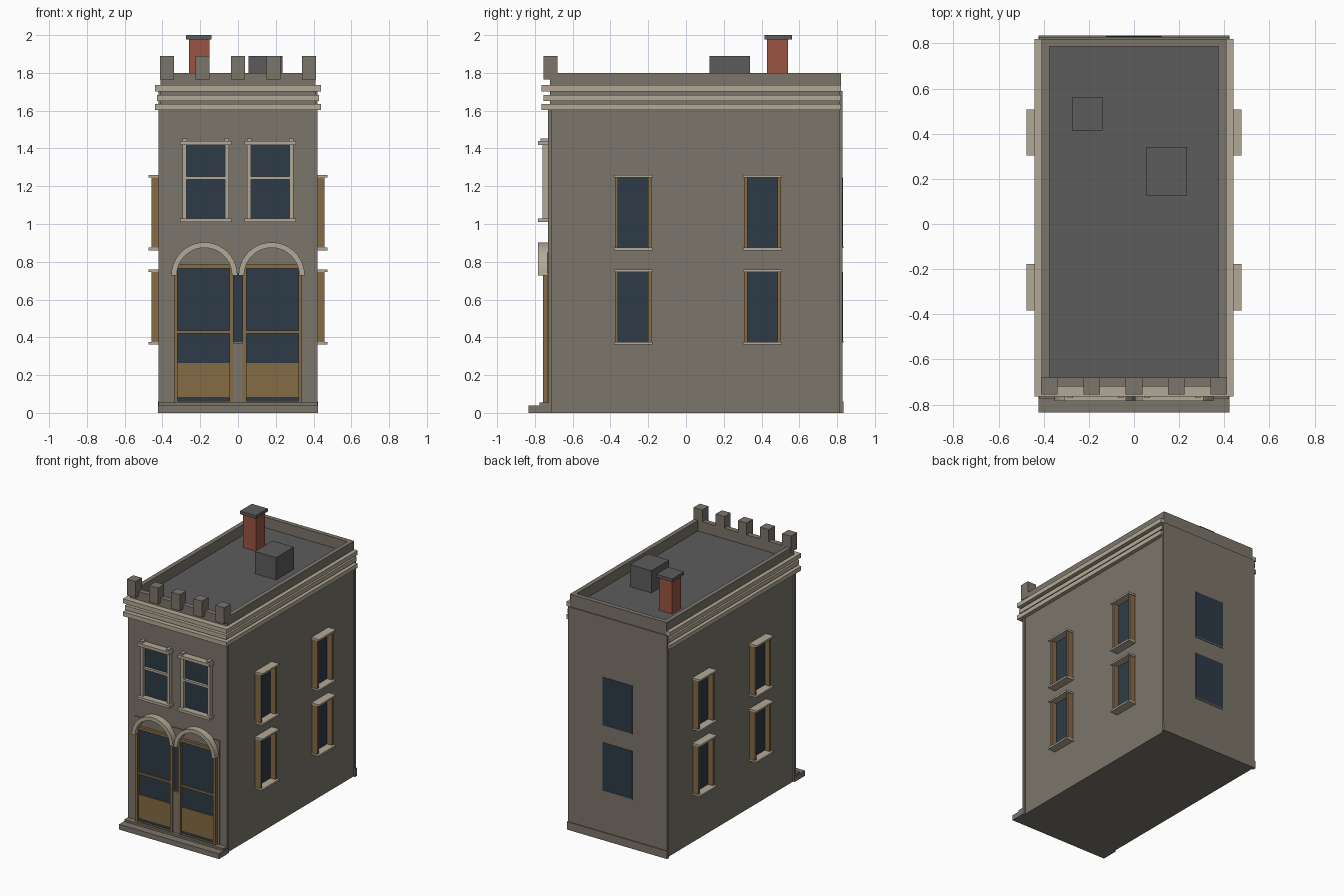
import bpy
import math

cube = bpy.data.objects.get("Cube")
if cube:
    bpy.data.objects.remove(cube, do_unlink=True)


def material(name, r, g, b):
    m = bpy.data.materials.new(name)
    m.use_nodes = True
    m.diffuse_color = (r, g, b, 1)
    m.node_tree.nodes["Principled BSDF"].inputs["Base Color"].default_value = (r, g, b, 1)
    return m


STONE = material("warm grey stone", 0.2, 0.18, 0.145)
CREAM = material("cream trim", 0.45, 0.40, 0.31)
WOOD = material("brown wood", 0.235, 0.145, 0.06)
GLASS = material("dark blue glass", 0.027, 0.044, 0.063)
ROOF = material("dark grey roofing", 0.107, 0.107, 0.107)
BRICK = material("red brick", 0.33, 0.091, 0.055)


def mesh_object(name, verts, faces, mat):
    me = bpy.data.meshes.new(name)
    me.from_pydata(verts, [], faces)
    me.materials.append(mat)
    ob = bpy.data.objects.new(name, me)
    bpy.context.collection.objects.link(ob)
    return ob


def box(name, xs, ys, zs, mat):
    """Box between the given x, y and z limits."""
    x, y, z = sorted(xs), sorted(ys), sorted(zs)
    verts = [(a, b, c) for a in x for b in y for c in z]
    faces = [(0, 1, 3, 2), (4, 6, 7, 5), (0, 4, 5, 1),
             (2, 3, 7, 6), (0, 2, 6, 4), (1, 5, 7, 3)]
    return mesh_object(name, verts, faces, mat)


def arch(name, cx, cz, outer, inner, y0, y1, mat, steps=20):
    """Half ring standing in the xz plane."""
    verts, faces = [], []
    for i in range(steps + 1):
        a = math.pi * i / steps
        for r, y in ((outer, y0), (outer, y1), (inner, y1), (inner, y0)):
            verts.append((cx + r * math.cos(a), y, cz + r * math.sin(a)))
    for i in range(steps):
        for k in range(4):
            p, q = i * 4 + k, i * 4 + (k + 1) % 4
            faces.append((p, p + 4, q + 4, q))
    end = steps * 4
    faces += [(0, 1, 2, 3), (end + 3, end + 2, end + 1, end)]
    return mesh_object(name, verts, faces, mat)


W = 0.41                      # half width of the walls
FRONT, BACK = -0.72, 0.82     # wall planes
DECK, TOP = 1.72, 1.8         # roof deck and parapet top

# Walls, facings and base
box("walls", (-W, W), (FRONT, BACK), (0, DECK - 0.01), STONE)
box("front_facing", (-0.42, 0.42), (-0.73, -0.71), (0.04, 1.62), STONE)
box("back_facing", (-0.42, 0.42), (0.81, 0.828), (0, 1.705), STONE)
box("back_plinth", (-0.423, 0.423), (0.81, 0.835), (0, 0.06), STONE)
box("front_step", (-0.423, 0.423), (-0.835, -0.71), (0, 0.04), STONE)
box("upper_step", (-0.42, 0.42), (-0.775, -0.71), (0.04, 0.055), STONE)

# Roof deck and parapet
box("roof_deck", (-0.39, 0.39), (-0.7, 0.8), (DECK - 0.01, DECK), ROOF)
box("front_parapet", (-W, W), (FRONT, -0.68), (DECK - 0.01, TOP), STONE)
box("back_parapet", (-W, W), (0.785, BACK), (DECK - 0.01, TOP), STONE)
for s, side in ((1, "left"), (-1, "right")):
    box(side + "_parapet", (s * 0.375, s * W), (-0.68, 0.785), (DECK - 0.01, TOP), STONE)
for i in range(5):
    cx = (i - 2) * 0.1875
    box("battlement", (cx - 0.037, cx + 0.037), (-0.755, -0.68), (1.765, 1.89), STONE)

# Cornice bands along the front and both sides
for z, out in ((1.603, 0.03), (1.65, 0.02), (1.702, 0.03)):
    zs = (z, z + 0.033)
    box("front_cornice", (-W - out, W + out), (-0.735 - out, FRONT), zs, CREAM)
    for s in (1, -1):
        box("side_cornice", (s * W, s * (W + out)), (FRONT, BACK), zs, CREAM)

# Chimney and roof hatch
box("chimney", (-0.26, -0.15), (0.43, 0.54), (DECK, 1.98), BRICK)
box("chimney_cap", (-0.275, -0.14), (0.415, 0.56), (1.977, 2), ROOF)
box("roof_hatch", (0.055, 0.235), (0.125, 0.34), (DECK, 1.89), ROOF)

# Side and back windows on two floors
for z0, z1 in ((0.375, 0.745), (0.875, 1.245)):
    for s in (1, -1):
        for cy in (-0.28, 0.405):
            box("side_glass", (s * W, s * 0.415), (cy - 0.085, cy + 0.085), (z0, z1), GLASS)
            for e in (-1, 1):
                box("side_jamb", (s * W, s * 0.457), (cy + e * 0.08, cy + e * 0.097), (z0, z1), WOOD)
            for zs in ((z0 - 0.014, z0), (z1, z1 + 0.014)):
                box("side_sill", (s * W, s * 0.475), (cy - 0.102, cy + 0.102), zs, CREAM)
    box("back_glass", (-0.125, 0.125), (0.825, 0.831), (z0 + 0.005, z1), GLASS)
    box("back_sill", (-0.125, 0.125), (0.825, 0.833), (z0 - 0.003, z0 + 0.005), STONE)

# Upper front windows
for s in (1, -1):
    cx = s * 0.171
    box("upper_glass", (cx - 0.11, cx + 0.11), (-0.735, -0.73), (1.02, 1.42), GLASS)
    for e in (-1, 1):
        box("upper_jamb", (cx + e * 0.102, cx + e * 0.124), (-0.76, -0.73), (1.02, 1.42), CREAM)
        box("header_block", (cx + e * 0.1, cx + e * 0.124), (-0.77, -0.73), (1.43, 1.453), CREAM)
    box("upper_rail", (cx - 0.11, cx + 0.11), (-0.755, -0.73), (1.235, 1.252), CREAM)
    box("upper_header", (cx - 0.136, cx + 0.136), (-0.783, -0.73), (1.417, 1.44), CREAM)
    box("upper_sill", (cx - 0.136, cx + 0.136), (-0.783, -0.73), (1.01, 1.03), CREAM)

# Entrance surround, centre light and post
box("entrance_surround", (-0.36, 0.36), (-0.736, -0.72), (0.05, 0.85), STONE)
box("centre_light", (-0.028, 0.028), (-0.74, -0.73), (0.375, 0.74), GLASS)
box("centre_post", (-0.024, 0.024), (-0.75, -0.73), (0.05, 0.37), STONE)

# Arched double entrance
for s in (1, -1):
    cx = s * 0.182
    xs = (cx - 0.14, cx + 0.14)
    box("door_glass", xs, (-0.741, -0.73), (0.26, 0.77), GLASS)
    box("door_panel", xs, (-0.748, -0.73), (0.085, 0.265), WOOD)
    box("door_kick_strip", xs, (-0.741, -0.73), (0.06, 0.085), GLASS)
    box("door_rail", xs, (-0.752, -0.73), (0.42, 0.437), WOOD)
    box("door_header", (cx - 0.158, cx + 0.158), (-0.757, -0.73), (0.765, 0.787), WOOD)
    box("door_threshold", (cx - 0.158, cx + 0.158), (-0.757, -0.73), (0.05, 0.062), WOOD)
    for e in (-1, 1):
        box("door_stile", (cx + e * 0.137, cx + e * 0.158), (-0.757, -0.73), (0.055, 0.77), WOOD)
    hood = arch("door_arch", s * 0.178, 0.728, 0.175, 0.146, -0.783, -0.73, CREAM)
    bpy.context.view_layer.objects.active = hood
    hood.select_set(True)
    bpy.ops.object.shade_smooth_by_angle(angle=math.radians(30))
    hood.select_set(False)
